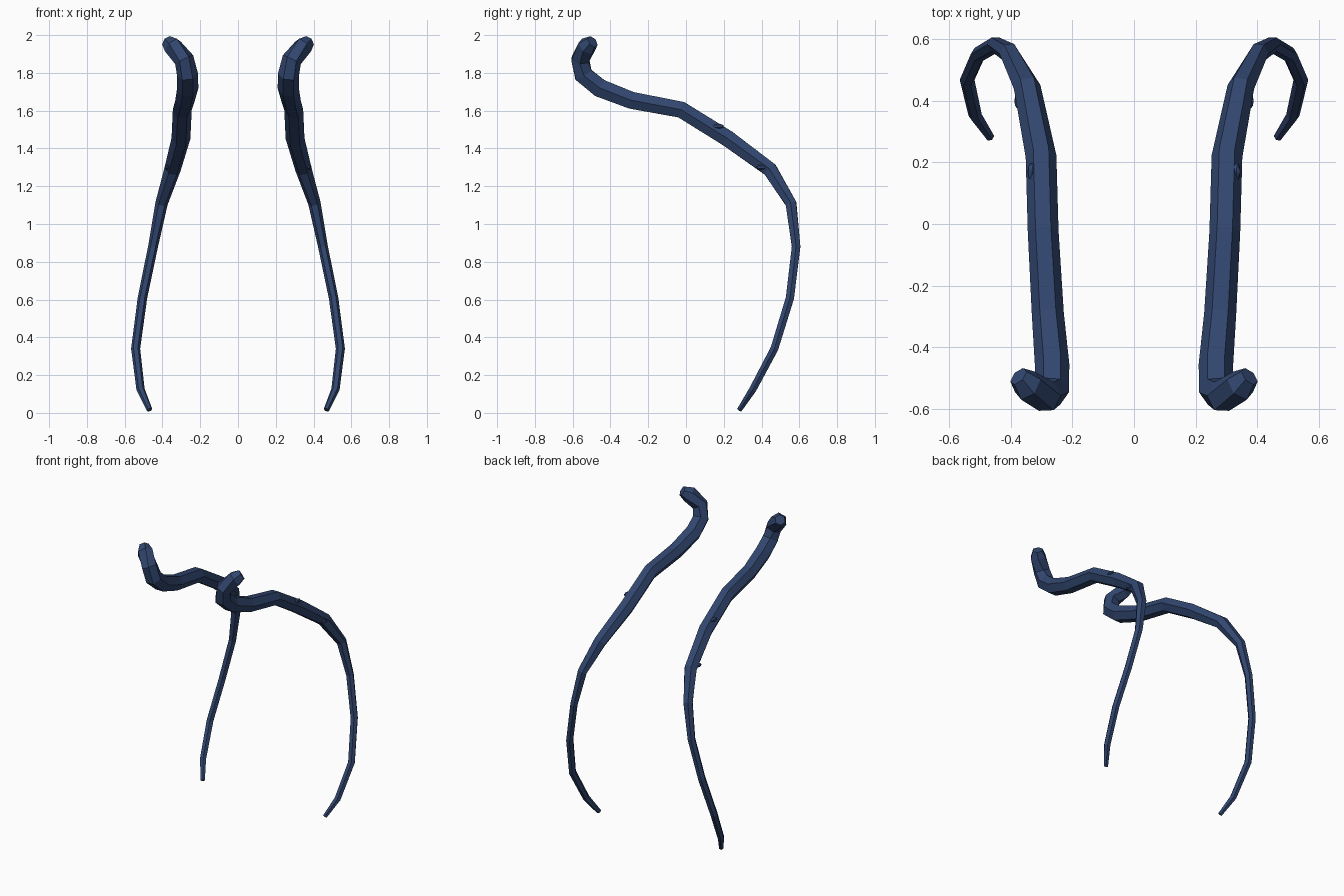
import bpy, bmesh, math
from mathutils import Vector

if "Cube" in bpy.data.objects:
    bpy.data.objects.remove(bpy.data.objects["Cube"])

navy = bpy.data.materials.new("navy blue")
navy.use_nodes = True
colour = (0.031, 0.062, 0.16, 1)
navy.diffuse_color = colour
navy.node_tree.nodes["Principled BSDF"].inputs["Base Color"].default_value = colour

# Centre line and radius, from the curled upper end to the pointed lower end
PATH = [
    (.375, -.495, 1.965, .034), (.345, -.525, 1.94, .053), (.285, -.56, 1.87, .053),
    (.267, -.543, 1.79, .056), (.266, -.457, 1.72, .056), (.28, -.29, 1.655, .052),
    (.295, -.025, 1.605, .05), (.302, .22, 1.453, .05), (.347, .445, 1.288, .044),
    (.405, .556, 1.108, .033), (.45, .583, .88, .026), (.506, .55, .608, .025),
    (.542, .468, .34, .024), (.516, .354, .125, .022), (.468, .283, .016, .015),
]
SIDES = 6


def finish(name, bm):
    bmesh.ops.recalc_face_normals(bm, faces=bm.faces)
    mesh = bpy.data.meshes.new(name)
    bm.to_mesh(mesh)
    bm.free()
    mesh.materials.append(navy)
    obj = bpy.data.objects.new(name, mesh)
    bpy.context.collection.objects.link(obj)


def sweep(name, side):
    """Hexagonal tapering tube along the path."""
    bm = bmesh.new()
    centres = [Vector((side * x, y, z)) for x, y, z, r in PATH]
    rings = []
    for i, c in enumerate(centres):
        before = (c - centres[max(i - 1, 0)]).normalized()
        after = (centres[min(i + 1, len(PATH) - 1)] - c).normalized()
        t = (before + after).normalized()
        u = Vector((1, 0, 0))
        u = (u - t * u.dot(t)).normalized()
        v = t.cross(u)
        angles = [math.tau * k / SIDES for k in range(SIDES)]
        rings.append([bm.verts.new(c + PATH[i][3] * (u * math.cos(a) + v * math.sin(a)))
                      for a in angles])
    for a, b in zip(rings, rings[1:]):
        for k in range(SIDES):
            n = (k + 1) % SIDES
            bm.faces.new((a[k], a[n], b[n], b[k]))
    bm.faces.new(rings[0])
    bm.faces.new(rings[-1])
    finish(name, bm)


def nub(name, centre, radius):
    """Small faceted bump half sunk into the tube."""
    bm = bmesh.new()
    bmesh.ops.create_icosphere(bm, subdivisions=1, radius=radius)
    bmesh.ops.scale(bm, vec=(.7, 1.5, .7), verts=bm.verts)
    bmesh.ops.translate(bm, vec=centre, verts=bm.verts)
    finish(name, bm)


for label, side in (("left", 1), ("right", -1)):
    sweep(label + "_horn", side)
    nub(label + "_upper_nub", (side * .332, .17, 1.517), .022)
    nub(label + "_lower_nub", (side * .376, .4, 1.3), .02)
